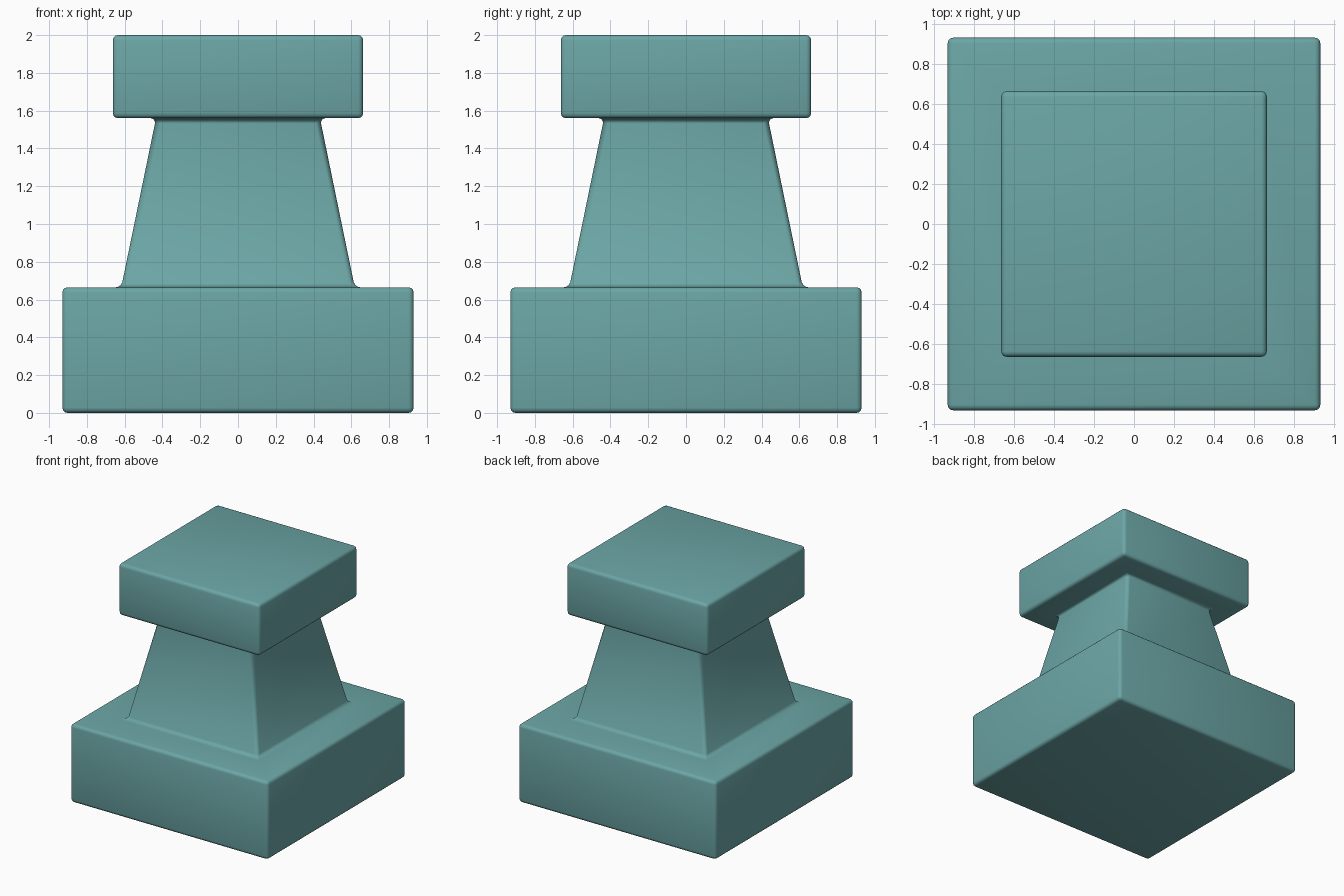
import bpy, bmesh

if "Cube" in bpy.data.objects:
    bpy.data.objects.remove(bpy.data.objects["Cube"])

# Square sections (half width, height) from the base up to the cap
sections = [(0.93, 0.0), (0.93, 0.665), (0.618, 0.665),
            (0.434, 1.56), (0.663, 1.56), (0.663, 2.0)]

bm = bmesh.new()
rings = []
for h, z in sections:
    rings.append([bm.verts.new((sx * h, sy * h, z))
                  for sx, sy in ((-1, -1), (1, -1), (1, 1), (-1, 1))])
for a, b in zip(rings, rings[1:]):
    for i in range(4):
        j = (i + 1) % 4
        bm.faces.new((a[i], a[j], b[j], b[i]))
bm.faces.new(rings[0][::-1])
bm.faces.new(rings[-1])
bmesh.ops.recalc_face_normals(bm, faces=bm.faces)
for f in bm.faces:
    f.smooth = True

# Pedestal: block base, tapered neck and block cap in one body
mesh = bpy.data.meshes.new("pedestal")
bm.to_mesh(mesh)
bm.free()
pedestal = bpy.data.objects.new("pedestal", mesh)
bpy.context.collection.objects.link(pedestal)

# Soft rounded edges
bevel = pedestal.modifiers.new("rounded edges", 'BEVEL')
bevel.width = 0.028
bevel.segments = 3
bevel.limit_method = 'ANGLE'

teal = bpy.data.materials.new("muted teal")
teal.diffuse_color = (0.15, 0.38, 0.38, 1)
teal.use_nodes = True
teal.node_tree.nodes["Principled BSDF"].inputs["Base Color"].default_value = teal.diffuse_color
mesh.materials.append(teal)
